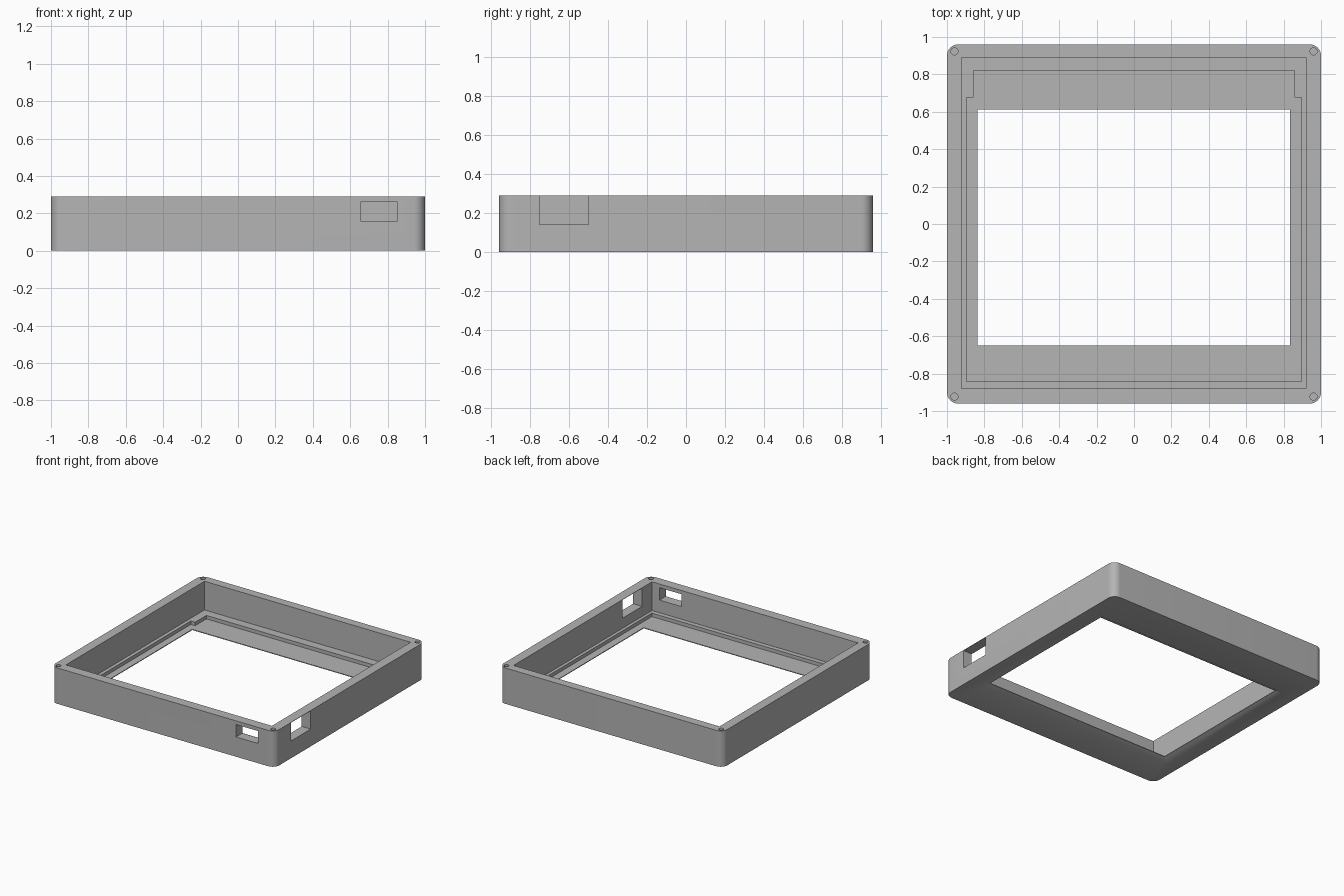
import bpy, bmesh
from math import sin, cos, pi, radians

old = bpy.data.objects.get("Cube")
if old:
    bpy.data.objects.remove(old, do_unlink=True)

grey = bpy.data.materials.new("plain grey")
grey.use_nodes = True
colour = (0.46, 0.46, 0.46, 1)
grey.diffuse_color = colour
grey.node_tree.nodes["Principled BSDF"].inputs["Base Color"].default_value = colour

HEIGHT = 0.29


def prism(name, low, z0, z1, high=None):
    """Solid between a lower and an upper outline."""
    bm = bmesh.new()
    a = [bm.verts.new((x, y, z0)) for x, y in low]
    b = [bm.verts.new((x, y, z1)) for x, y in (high or low)]
    bm.faces.new(a[::-1])
    bm.faces.new(b)
    n = len(a)
    for i in range(n):
        j = (i + 1) % n
        bm.faces.new((a[i], a[j], b[j], b[i]))
    bmesh.ops.recalc_face_normals(bm, faces=bm.faces)
    mesh = bpy.data.meshes.new(name)
    bm.to_mesh(mesh)
    bm.free()
    mesh.materials.append(grey)
    obj = bpy.data.objects.new(name, mesh)
    bpy.context.collection.objects.link(obj)
    return obj


def rect(x0, x1, y0, y1, grow=0.0):
    return [(x0 - grow, y0 - grow), (x1 + grow, y0 - grow),
            (x1 + grow, y1 + grow), (x0 - grow, y1 + grow)]


def arc(cx, cy, r, start, sweep, steps):
    return [(cx + r * cos(start + sweep * i / steps),
             cy + r * sin(start + sweep * i / steps)) for i in range(steps + 1)]


# Outer block with rounded upright corners
R = 0.06
outline = []
for k, (sx, sy) in enumerate([(1, 1), (-1, 1), (-1, -1), (1, -1)]):
    outline += arc(sx * (1 - R), sy * (0.96 - R), R, k * pi / 2, pi / 2, 10)
frame = prism("case_frame", outline, 0, HEIGHT)

# Main cavity, leaving a ledge around the floor
cutters = [prism("cavity", rect(-0.923, 0.92, -0.88, 0.89), 0.058, 1)]

# Stepped panel recess, narrower at the back
recess = [(-0.895, -0.842), (0.895, -0.842), (0.895, 0.676), (0.857, 0.676),
          (0.857, 0.82), (-0.857, 0.82), (-0.857, 0.676), (-0.895, 0.676)]
cutters.append(prism("panel_recess", recess, 0.03, 0.5))

# Window opening, flared on the underside
window = (-0.838, 0.834, -0.65, 0.612)
cutters.append(prism("window", rect(*window), -0.2, 0.4))
cutters.append(prism("window_flare", rect(*window, 0.1), -0.024, 0.048, rect(*window, -0.05)))

# Port openings through the front and left walls
cutters.append(prism("front_port", rect(0.655, 0.853, -1.1, -0.8), 0.16, 0.26))
cutters.append(prism("left_port", rect(0.85, 1.1, -0.754, -0.50), 0.14, 0.287))

# Blind screw holes in the corners
for sx in (-1, 1):
    for sy in (-1, 1):
        circle = arc(sx * 0.96, sy * 0.923, 0.019, 0, 2 * pi, 16)[:-1]
        cutters.append(prism("screw_hole", circle, 0.1, 0.5))

# Cut everything out of the block
bpy.context.view_layer.objects.active = frame
for cutter in cutters:
    cutter.hide_render = True
    mod = frame.modifiers.new("cut", "BOOLEAN")
    mod.operation = "DIFFERENCE"
    mod.solver = "EXACT"
    mod.object = cutter
    bpy.ops.object.modifier_apply(modifier=mod.name)
    bpy.data.objects.remove(cutter, do_unlink=True)

# Smooth corners, sharp edges
bpy.ops.object.select_all(action="DESELECT")
frame.select_set(True)
bpy.ops.object.shade_smooth_by_angle(angle=radians(30))
